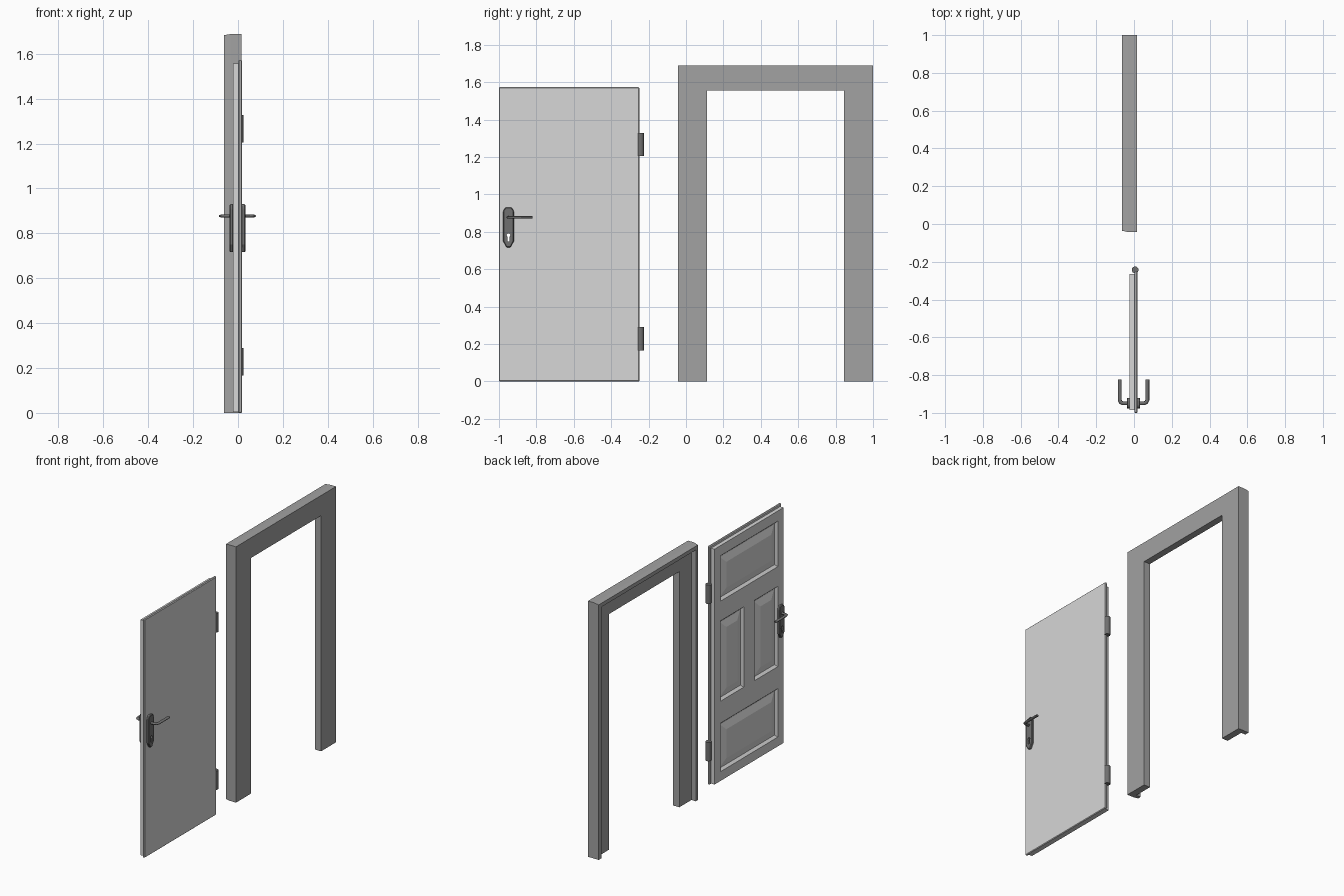
import bpy, bmesh, math
from mathutils import Vector

cube = bpy.data.objects.get("Cube")
if cube:
    bpy.data.objects.remove(cube, do_unlink=True)


def material(name, value):
    m = bpy.data.materials.new(name)
    m.use_nodes = True
    color = (value, value, value, 1)
    m.diffuse_color = color
    m.node_tree.nodes["Principled BSDF"].inputs["Base Color"].default_value = color
    return m


LIGHT = material("light_grey_paint", 0.68)
MID = material("mid_grey_paint", 0.36)
DARK = material("dark_grey_metal", 0.16)


def finish(bm, name, mat, bevel=0):
    bmesh.ops.recalc_face_normals(bm, faces=bm.faces)
    mesh = bpy.data.meshes.new(name)
    bm.to_mesh(mesh)
    bm.free()
    ob = bpy.data.objects.new(name, mesh)
    bpy.context.collection.objects.link(ob)
    if mat:
        mesh.materials.append(mat)
    if bevel:
        mod = ob.modifiers.new("edge_chamfer", "BEVEL")
        mod.width, mod.segments = bevel, 1
    return ob


def prism(name, outline, x0, x1, mat, bevel=0, shrink=None):
    """Extrude a (y, z) outline along x; shrink(y, z) may reshape the x0 end."""
    bm = bmesh.new()
    far = bm.faces.new([bm.verts.new((x1, y, z)) for y, z in outline])
    ends = bmesh.ops.extrude_face_region(bm, geom=[far])["geom"]
    for v in ends:
        if isinstance(v, bmesh.types.BMVert):
            y, z = shrink(v.co.y, v.co.z) if shrink else (v.co.y, v.co.z)
            v.co = (x0, y, z)
    return finish(bm, name, mat, bevel)


def rectangle(y0, y1, z0, z1):
    return [(y0, z0), (y1, z0), (y1, z1), (y0, z1)]


def arch(side, top):
    """Door-frame outline with the given side and top widths."""
    a, b, h = FRAME_Y0, FRAME_Y1, FRAME_TOP
    return [(a, 0), (a, h), (b, h), (b, 0), (b - side, 0),
            (b - side, h - top), (a + side, h - top), (a + side, 0)]


# Frame: wide face plate with a narrow outer return behind it
FRAME_Y0, FRAME_Y1, FRAME_TOP = -0.043, 1.0, 1.688


def chamfer(y, z):
    if y == min(y, -0.04):
        y += 0.007
    return y, (z - 0.005 if z > 1.68 else z)


prism("frame_face", arch(0.156, 0.133), -0.03, 0.0155, MID)
prism("frame_return", arch(0.03, 0.03), -0.0626, -0.03, MID, shrink=chamfer)

# Door leaf: smooth overlapping face sheet
sheet = prism("door_sheet", rectangle(-1, -0.249, 0, 1.573), 0.002, 0.018, LIGHT, 0.004)

# Door leaf: panelled core
ys = [-0.985, -0.925, -0.68, -0.57, -0.325, -0.265]
zs = [0.004, 0.065, 0.385, 0.53, 1.06, 1.19, 1.49, 1.557]
bm = bmesh.new()
grid = [[bm.verts.new((-0.023, y, z)) for y in ys] for z in zs]
panels = []
for r in range(len(zs) - 1):
    for c in range(len(ys) - 1):
        f = bm.faces.new((grid[r][c], grid[r + 1][c], grid[r + 1][c + 1], grid[r][c + 1]))
        if (r in (1, 5) and c in (1, 2, 3)) or (r == 3 and c in (1, 3)):
            panels.append(f)
rim = [e for e in bm.edges if e.is_boundary]
new = bmesh.ops.extrude_edge_only(bm, edges=rim)["geom"]
for v in new:
    if isinstance(v, bmesh.types.BMVert):
        v.co.x = 0.002
bmesh.ops.holes_fill(bm, edges=[e for e in bm.edges if e.is_boundary], sides=0)
bmesh.ops.recalc_face_normals(bm, faces=bm.faces)
# moulding, groove, then the raised field
for width, shift in ((0.014, 0.016), (0.006, 0), (0.045, -0.014)):
    bmesh.ops.inset_region(bm, faces=panels, thickness=width, use_even_offset=True)
    for v in {v for f in panels for v in f.verts}:
        v.co.x += shift
core = finish(bm, "door_core", LIGHT)

# Hinges
for label, z in (("lower", 0.228), ("upper", 1.266)):
    bm = bmesh.new()
    bmesh.ops.create_cone(bm, cap_ends=True, segments=16, radius1=0.018,
                          radius2=0.018, depth=0.124)
    bmesh.ops.translate(bm, verts=bm.verts, vec=(0.006, -0.243, z))
    hinge = finish(bm, label + "_hinge", DARK)
    for p in hinge.data.polygons:
        p.use_smooth = len(p.vertices) == 4

# Handle sets on both faces
KEY_Y, LEVER_Z, MID_X = -0.949, 0.877, -0.0025
half = [(0.01, 0.716), (0.029, 0.75), (0.029, 0.91), (0.017, 0.93)]
shield = [(KEY_Y + w, z) for w, z in half] + [(KEY_Y - w, z) for w, z in reversed(half)]
cut_parts = [sheet, core]
for label, s in (("left", 1), ("right", -1)):
    xs = sorted((MID_X + s * 0.017, MID_X + s * 0.035))
    cut_parts.append(prism(label + "_handle_plate", shield, xs[0], xs[1], DARK, 0.004))

    path = [(0.03, KEY_Y), (0.056, KEY_Y), (0.068, -0.944), (0.073, -0.932), (0.073, -0.822)]
    curve = bpy.data.curves.new(label + "_lever_path", "CURVE")
    curve.dimensions = "3D"
    curve.bevel_depth, curve.bevel_resolution = 0.0105, 2
    curve.use_fill_caps = True
    line = curve.splines.new("POLY")
    line.points.add(len(path) - 1)
    for point, (x, y) in zip(line.points, path):
        point.co = (MID_X + s * x, y, 0, 1)
    tube = bpy.data.objects.new("lever_helper", curve)
    bpy.context.collection.objects.link(tube)
    bpy.context.view_layer.update()
    mesh = bpy.data.meshes.new_from_object(tube.evaluated_get(bpy.context.evaluated_depsgraph_get()))
    bpy.data.objects.remove(tube, do_unlink=True)
    # flattened bar
    for v in mesh.vertices:
        v.co = Vector((v.co.x, v.co.y, LEVER_Z + v.co.z * 0.6))
    mesh.materials.clear()
    mesh.materials.append(DARK)
    lever = bpy.data.objects.new(label + "_lever", mesh)
    bpy.context.collection.objects.link(lever)

# Keyhole cut through the leaf and both plates
arc = [math.radians(-50 + 28 * i) for i in range(11)]
hole = [(KEY_Y + 0.01 * math.cos(a), 0.782 + 0.01 * math.sin(a)) for a in arc]
hole += [(KEY_Y - 0.006, 0.748), (KEY_Y + 0.006, 0.748)]
cutter = prism("keyhole_cutter", hole, -0.1, 0.1, None)
cutter.hide_render = True
cutter.display_type = "WIRE"
for part in cut_parts:
    mod = part.modifiers.new("keyhole", "BOOLEAN")
    mod.operation, mod.object, mod.solver = "DIFFERENCE", cutter, "EXACT"
